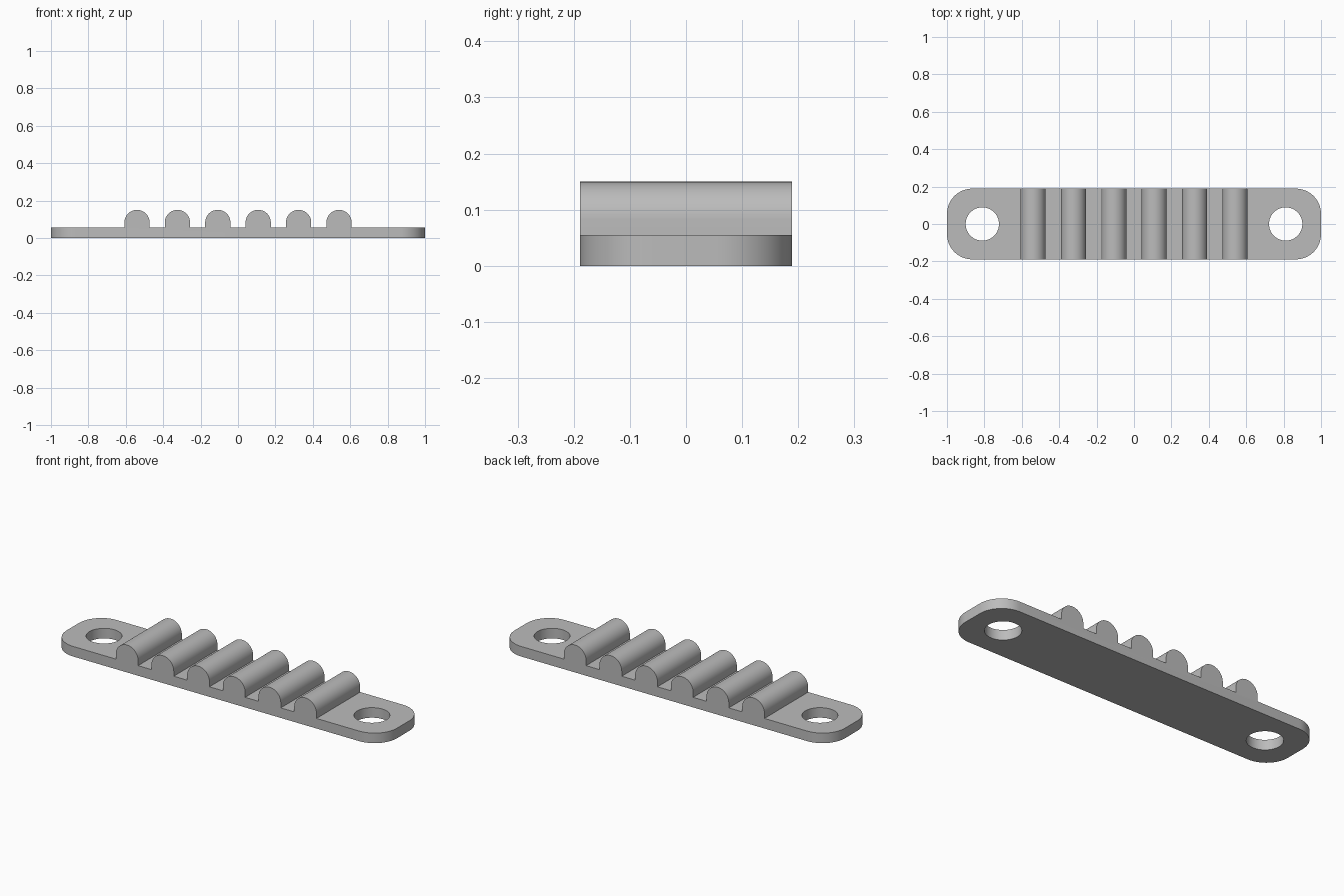
import bpy
import bmesh
import math
from mathutils import Vector

cube = bpy.data.objects.get("Cube")
if cube:
    bpy.data.objects.remove(cube, do_unlink=True)

HALF_LENGTH, HALF_WIDTH, THICKNESS = 1.0, 0.189, 0.055
CORNER_RADIUS = 0.135
RIDGES, PITCH, RIDGE_RADIUS, RIDGE_TOP = 6, 0.216, 0.0675, 0.15
HOLE_X, HOLE_RADIUS = 0.811, 0.089

grey = bpy.data.materials.new("plain grey")
grey.use_nodes = True
colour = (0.5, 0.5, 0.5, 1.0)
grey.diffuse_color = colour
grey.node_tree.nodes["Principled BSDF"].inputs["Base Color"].default_value = colour


def ridge_arc(x, steps=24):
    """Round-topped ridge outline, from its right foot to its left foot."""
    z = RIDGE_TOP - RIDGE_RADIUS
    arc = [(x + RIDGE_RADIUS * math.cos(a), z + RIDGE_RADIUS * math.sin(a))
           for a in (math.pi * i / steps for i in range(steps + 1))]
    return [(x + RIDGE_RADIUS, THICKNESS), *arc, (x - RIDGE_RADIUS, THICKNESS)]


# Side profile: flat strip with a row of ridges
profile = [(-HALF_LENGTH, 0), (HALF_LENGTH, 0), (HALF_LENGTH, THICKNESS)]
for i in reversed(range(RIDGES)):
    profile += ridge_arc((i - (RIDGES - 1) / 2) * PITCH)
profile.append((-HALF_LENGTH, THICKNESS))

# Sweep the profile across the width
bm = bmesh.new()
front = bm.faces.new([bm.verts.new((x, -HALF_WIDTH, z)) for x, z in profile])
swept = bmesh.ops.extrude_face_region(bm, geom=[front])["geom"]
bmesh.ops.translate(bm, vec=Vector((0, 2 * HALF_WIDTH, 0)),
                    verts=[g for g in swept if isinstance(g, bmesh.types.BMVert)])
bmesh.ops.recalc_face_normals(bm, faces=bm.faces[:])

# Round the four upright corners of the strip
corners = [e for e in bm.edges
           if all(abs(v.co.x) > HALF_LENGTH - 0.001 for v in e.verts)
           and abs(e.verts[0].co.z - e.verts[1].co.z) > 0.01]
bmesh.ops.bevel(bm, geom=corners, offset=CORNER_RADIUS, offset_type='OFFSET',
                segments=16, profile=0.5, affect='EDGES')

mesh = bpy.data.meshes.new("ridged_strip")
bm.to_mesh(mesh)
bm.free()
strip = bpy.data.objects.new("ridged_strip", mesh)
bpy.context.collection.objects.link(strip)
mesh.materials.append(grey)

# Screw holes at both ends
bpy.context.view_layer.objects.active = strip
for side in (-1, 1):
    bpy.ops.mesh.primitive_cylinder_add(vertices=64, radius=HOLE_RADIUS, depth=0.4,
                                        location=(side * HOLE_X, 0, 0))
    cutter = bpy.context.object
    cutter.name = "hole_cutter"
    cutter.hide_render = True
    cutter.data.materials.append(grey)
    cut = strip.modifiers.new("screw_hole", 'BOOLEAN')
    cut.operation = 'DIFFERENCE'
    cut.solver = 'EXACT'
    cut.object = cutter
    bpy.context.view_layer.objects.active = strip
    bpy.ops.object.modifier_apply(modifier=cut.name)
    bpy.data.objects.remove(cutter, do_unlink=True)

# Smooth curves, crisp edges
bpy.ops.object.select_all(action='DESELECT')
strip.select_set(True)
bpy.context.view_layer.objects.active = strip
bpy.ops.object.shade_smooth_by_angle(angle=math.radians(30))
